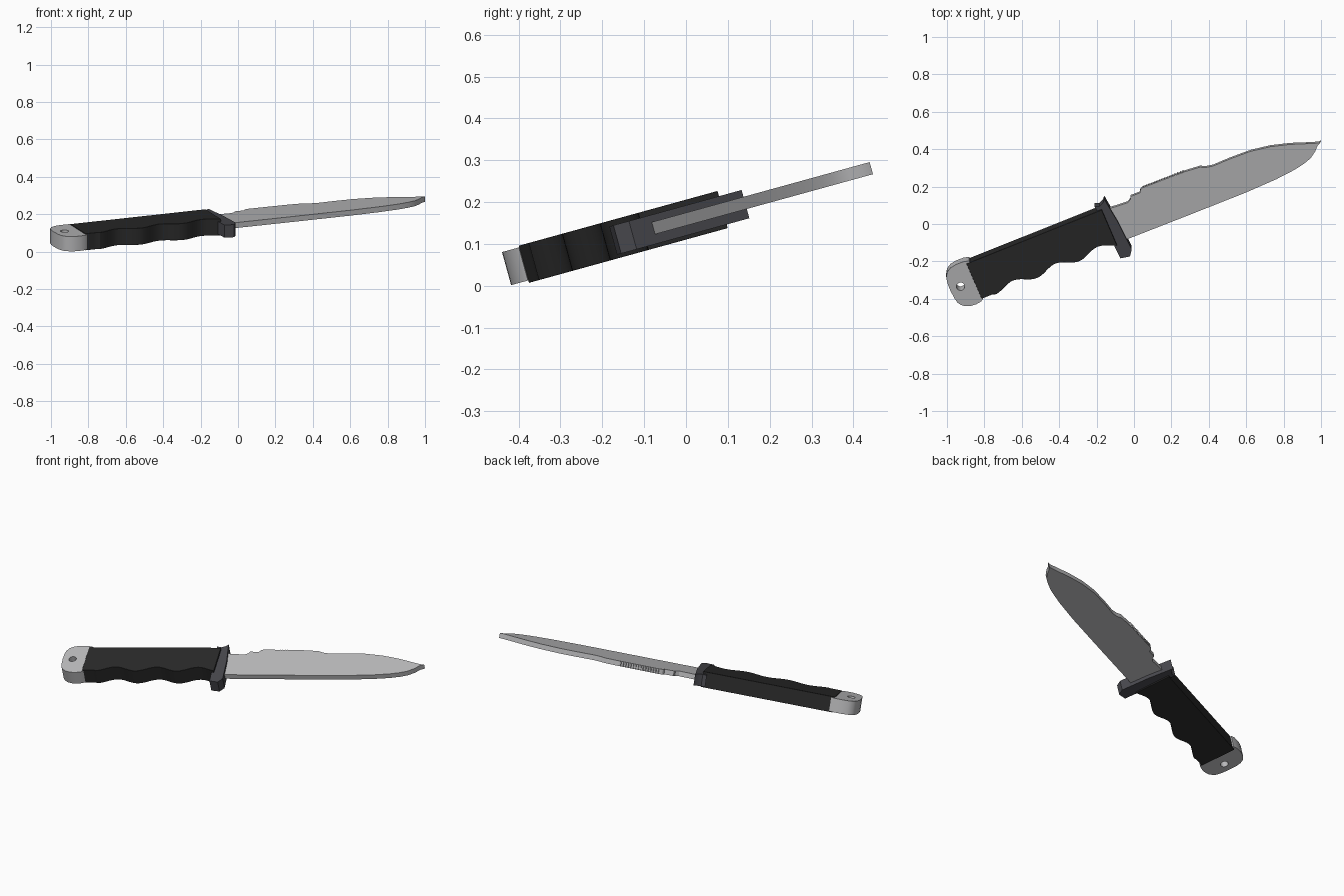
import bpy, bmesh, math
from mathutils import Matrix

if "Cube" in bpy.data.objects:
    bpy.data.objects.remove(bpy.data.objects["Cube"])

# Pose: the knife is drawn along x in a flat plane, turned, then tilted
POSE = (Matrix.Translation((0, 0, 0.159))
        @ Matrix.Rotation(math.radians(15.4), 4, 'X')
        @ Matrix.Rotation(math.radians(22.5), 4, 'Z'))


def material(name, rgb):
    m = bpy.data.materials.new(name)
    m.diffuse_color = (*rgb, 1)
    m.use_nodes = True
    m.node_tree.nodes["Principled BSDF"].inputs["Base Color"].default_value = m.diffuse_color
    return m


STEEL = material("steel grey", (0.50, 0.50, 0.51))
RUBBER = material("rubber black", (0.023, 0.023, 0.023))
GUARD = material("guard dark grey", (0.065, 0.065, 0.075))


def slab(name, outlines, half, mat, bevel=0.0, w=0.0):
    """Extrude closed outlines (first outer, the rest holes) to +-half."""
    cu = bpy.data.curves.new(name, 'CURVE')
    cu.dimensions = '2D'
    cu.fill_mode = 'BOTH'
    cu.extrude = half
    for pts in outlines:
        sp = cu.splines.new('POLY')
        sp.points.add(len(pts) - 1)
        for p, (u, v) in zip(sp.points, pts):
            p.co = (u, v, 0, 1)
        sp.use_cyclic_u = True
    ob = bpy.data.objects.new(name, cu)
    bpy.context.collection.objects.link(ob)
    bpy.ops.object.select_all(action='DESELECT')
    ob.select_set(True)
    bpy.context.view_layer.objects.active = ob
    bpy.ops.object.convert(target='MESH')
    ob = bpy.context.view_layer.objects.active
    bm = bmesh.new()
    bm.from_mesh(ob.data)
    bmesh.ops.remove_doubles(bm, verts=bm.verts, dist=1e-5)
    bmesh.ops.recalc_face_normals(bm, faces=bm.faces)
    bm.to_mesh(ob.data)
    bm.free()
    ob.data.materials.clear()
    ob.data.materials.append(mat)
    if bevel:
        b = ob.modifiers.new("edge", 'BEVEL')
        b.width = bevel
        b.segments = 1
        b.limit_method = 'ANGLE'
        b.angle_limit = math.radians(50)
    bpy.ops.object.shade_smooth_by_angle(angle=math.radians(30))
    ob.matrix_world = POSE @ Matrix.Translation((0, 0, w))
    return ob


def circle(u, v, r, n=20):
    return [(u + r * math.cos(2 * math.pi * i / n),
             v + r * math.sin(2 * math.pi * i / n)) for i in range(n)]


# Blade: stepped spine, swept belly, hooked point
spine = [(-0.10, 0.135), (-0.05, 0.13), (0.016, 0.126), (0.036, 0.137), (0.042, 0.152),
         (0.097, 0.151), (0.105, 0.165), (0.118, 0.172), (0.25, 0.170), (0.371, 0.167),
         (0.449, 0.160), (0.475, 0.147), (0.514, 0.139), (0.613, 0.141), (0.729, 0.138),
         (0.839, 0.121), (0.943, 0.092), (1.03, 0.060), (1.082, 0.042), (1.099, 0.042)]
belly = [(1.073, 0.028), (1.05, 0.004), (1.015, -0.020), (0.97, -0.035), (0.91, -0.047),
         (0.80, -0.058), (0.62, -0.064), (0.30, -0.063), (-0.10, -0.060)]
slab("blade", [spine + belly], 0.015, STEEL)

# Saw teeth along the spine
for i in range(16):
    u = 0.125 + i * 0.015
    slab("saw_tooth_%02d" % i, [[(u, 0.168), (u + 0.011, 0.168), (u + 0.002, 0.174)]],
         0.013, STEEL)

# Cross guard with flared ends
slab("cross_guard", [[(-0.140, -0.070), (-0.136, -0.140), (-0.085, -0.150), (-0.062, -0.118),
                      (-0.072, 0.05), (-0.088, 0.172), (-0.090, 0.196), (-0.106, 0.180),
                      (-0.130, 0.170), (-0.155, 0.178), (-0.150, 0.150)]],
     0.035, GUARD, w=-0.003)

# Grip with finger grooves along its lower edge
N = 48
grooves = []
for i in range(N + 1):
    u = -0.907 + (0.907 - 0.125) * i / N
    phase = 2 * math.pi * (u + 0.59) / 0.245
    ridge = -0.049 - 0.018 * math.cos(phase)
    grooves.append((u, -0.060 if u < -0.835 else ridge))
slab("grip", [grooves + [(-0.125, 0.150), (-0.907, 0.150)]], 0.046, RUBBER, 0.004, -0.001)

# Pommel with a lanyard hole and lips that clasp the grip
pommel = [(-0.899, -0.064), (-0.915, -0.074), (-0.945, -0.078), (-0.975, -0.076),
          (-1.003, -0.066), (-1.022, -0.051), (-1.034, -0.033), (-1.041, 0.0),
          (-1.044, 0.045), (-1.043, 0.090), (-1.036, 0.122), (-1.021, 0.146),
          (-0.995, 0.161), (-0.960, 0.167), (-0.915, 0.166), (-0.888, 0.158),
          (-0.888, 0.149), (-0.907, 0.148), (-0.907, -0.058)]
slab("pommel", [pommel, circle(-0.985, 0.045, 0.022)], 0.041, STEEL)
